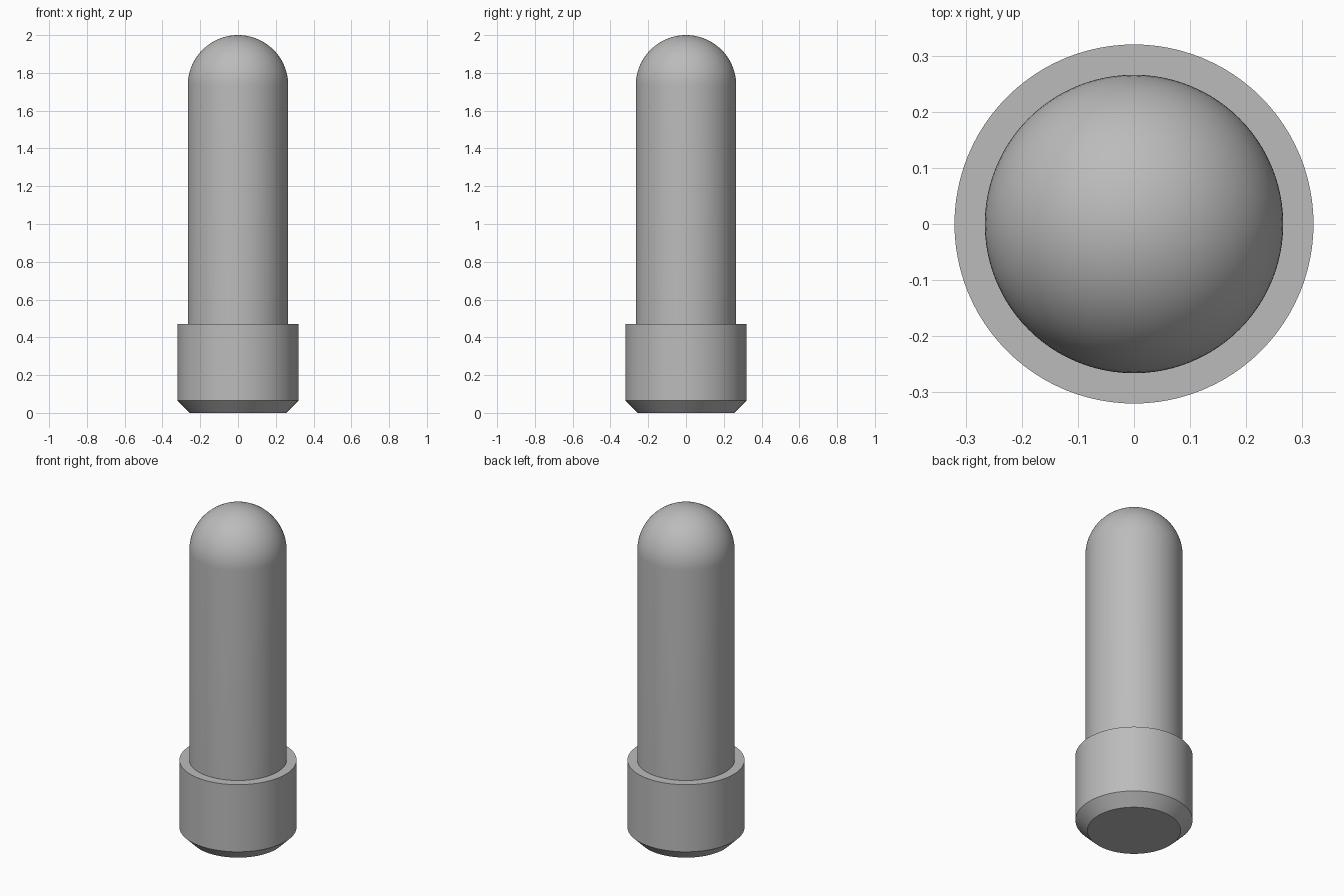
import bpy, math

if "Cube" in bpy.data.objects:
    bpy.data.objects.remove(bpy.data.objects["Cube"])

SEGMENTS = 96

grey = bpy.data.materials.new("grey")
grey.diffuse_color = (0.5, 0.5, 0.5, 1)
grey.use_nodes = True
grey.node_tree.nodes["Principled BSDF"].inputs["Base Color"].default_value = grey.diffuse_color


def lathe(name, profile):
    """Revolve (radius, z) points around z; ends at radius 0 become poles, others are capped."""
    verts, rings, faces = [], [], []
    for r, z in profile:
        n = 1 if r < 1e-6 else SEGMENTS
        rings.append(range(len(verts), len(verts) + n))
        for i in range(n):
            a = 2 * math.pi * i / SEGMENTS
            verts.append((r * math.cos(a), r * math.sin(a), z))
    for lo, hi in zip(rings, rings[1:]):
        for i in range(SEGMENTS):
            j = (i + 1) % SEGMENTS
            if len(hi) == 1:
                faces.append((lo[i], lo[j], hi[0]))
            else:
                faces.append((lo[i], lo[j], hi[j], hi[i]))
    faces.append(tuple(reversed(rings[0])))
    if len(rings[-1]) > 1:
        faces.append(tuple(rings[-1]))
    mesh = bpy.data.meshes.new(name)
    mesh.from_pydata(verts, [], faces)
    mesh.materials.append(grey)
    obj = bpy.data.objects.new(name, mesh)
    bpy.context.collection.objects.link(obj)
    bpy.ops.object.select_all(action='DESELECT')
    obj.select_set(True)
    bpy.context.view_layer.objects.active = obj
    bpy.ops.object.shade_smooth_by_angle(angle=math.radians(30))
    return obj


# One continuous body: chamfered base collar, step, shaft and domed tip
R, COLLAR, COLLAR_TOP = 0.266, 0.32, 0.47
profile = [(0.255, 0), (COLLAR, 0.065), (COLLAR, COLLAR_TOP), (R, COLLAR_TOP)]
STEPS = 24
for k in range(STEPS + 1):
    a = math.pi / 2 * k / STEPS
    profile.append((R * math.cos(a), 2 - R + R * math.sin(a)))
lathe("domed_pin", profile)
